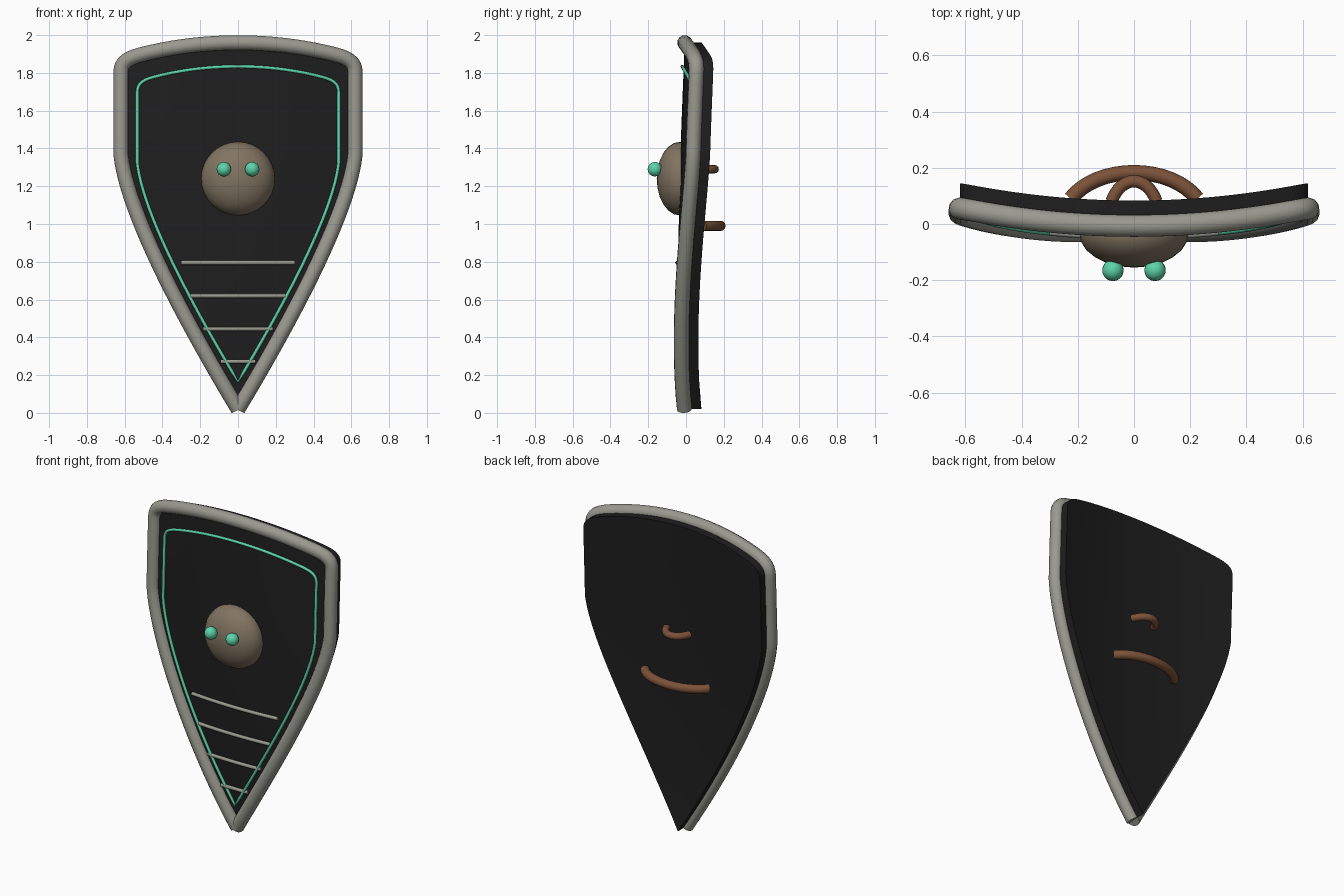
import bpy, bmesh, math
from mathutils import Vector, Matrix
from mathutils.geometry import interpolate_bezier

if "Cube" in bpy.data.objects:
    bpy.data.objects.remove(bpy.data.objects["Cube"], do_unlink=True)


def material(name, r, g, b):
    m = bpy.data.materials.new(name)
    m.use_nodes = True
    m.diffuse_color = (r, g, b, 1)
    m.node_tree.nodes["Principled BSDF"].inputs["Base Color"].default_value = (r, g, b, 1)
    return m


BLACK = material("black_panel", 0.013, 0.013, 0.013)
GREY = material("warm_grey_metal", 0.32, 0.32, 0.28)
TAN = material("dull_bronze", 0.22, 0.175, 0.12)
TEAL = material("teal_glow", 0.11, 0.66, 0.40)
BROWN = material("brown_leather", 0.20, 0.085, 0.04)
THICK = 0.09


def bowed(x, z, offset=0.0):
    """Point on the curved front face of the shield."""
    y = 0.175 * x * x - 0.005 - 0.035 * math.sin(math.pi * min(1, max(0, z / 2)) ** 0.75)
    return Vector((x, y + offset, z))


def finish(obj, mat, angle=40):
    obj.data.materials.clear()
    obj.data.materials.append(mat)
    bpy.ops.object.select_all(action="DESELECT")
    obj.select_set(True)
    bpy.context.view_layer.objects.active = obj
    if obj.type == "CURVE":
        bpy.ops.object.convert(target="MESH")
        obj = bpy.context.object
    bpy.ops.object.shade_smooth_by_angle(angle=math.radians(angle))
    return obj


def tube(name, points, radius, mat, closed=False):
    cu = bpy.data.curves.new(name, "CURVE")
    cu.dimensions = "3D"
    cu.bevel_depth = radius
    cu.bevel_resolution = 4
    cu.use_fill_caps = not closed
    sp = cu.splines.new("POLY")
    sp.points.add(len(points) - 1)
    for p, co in zip(sp.points, points):
        p.co = (*co, 1)
    sp.use_cyclic_u = closed
    obj = bpy.data.objects.new(name, cu)
    bpy.context.collection.objects.link(obj)
    return finish(obj, mat)


def mesh_object(name, bm, mat, angle=40):
    bmesh.ops.recalc_face_normals(bm, faces=bm.faces)
    me = bpy.data.meshes.new(name)
    bm.to_mesh(me)
    bm.free()
    obj = bpy.data.objects.new(name, me)
    bpy.context.collection.objects.link(obj)
    return finish(obj, mat, angle)


# Shield outline: bottom tip, flared side, straight side, round corner, arched top
segments = [
    ((0, 0.02), (0.30, 0.52), (0.59, 1.07), (0.62, 1.37), 24),
    ((0.62, 1.37), (0.62, 1.5), (0.62, 1.65), (0.62, 1.80), 10),
    ((0.62, 1.80), (0.62, 1.87), (0.57, 1.885), (0.45, 1.912), 10),
    ((0.45, 1.912), (0.30, 1.945), (0.15, 1.96), (0, 1.96), 10),
]
half = [Vector((0, 0.02))]
for a, h1, h2, b, n in segments:
    half += interpolate_bezier(Vector(a), Vector(h1), Vector(h2), Vector(b), n)[1:]
half = [(p[0], p[1]) for p in half]
outline = half + [(-x, z) for x, z in half[-2:0:-1]]

# Curved panel made of concentric rings on both faces
bm = bmesh.new()
centre_z, rings = 1.2, 8
edges = []
for offset in (0, THICK):
    hub = bm.verts.new(bowed(0, centre_z, offset))
    last = None
    for k in range(1, rings + 1):
        s = k / rings
        ring = [bm.verts.new(bowed(x * s, centre_z + (z - centre_z) * s, offset)) for x, z in outline]
        for i in range(len(ring)):
            j = (i + 1) % len(ring)
            if last:
                bm.faces.new((last[i], ring[i], ring[j], last[j]))
            else:
                bm.faces.new((hub, ring[i], ring[j]))
        last = ring
    edges.append(last)
front, back = edges
for i in range(len(front)):
    j = (i + 1) % len(front)
    bm.faces.new((front[i], back[i], back[j], front[j]))
mesh_object("shield_panel", bm, BLACK)

# Rim follows the outline and is open at the tip
tube("rim", [bowed(x, z) for x, z in outline + outline[:1]], 0.04, GREY)

# Glowing inlay is a smaller copy of the outline
S = 0.86
tube("inlay_line", [bowed(x * S, z * S + 0.148, -0.008) for x, z in outline], 0.009, TEAL, closed=True)

# Horizontal bars near the tip
for i, (z, w) in enumerate([(0.795, 0.30), (0.62, 0.25), (0.445, 0.185), (0.272, 0.093)]):
    tube(f"bar_{i + 1}", [bowed(w * t / 6, z, -0.006) for t in range(-6, 7)], 0.011, GREY)

# Domed boss
bm = bmesh.new()
bmesh.ops.create_uvsphere(bm, u_segments=32, v_segments=12, radius=1)
bm.transform(Matrix.Translation((0, -0.032, 1.24)) @ Matrix.Diagonal((0.195, 0.123, 0.195, 1))
             @ Matrix.Rotation(math.pi / 2, 4, "X"))
bmesh.ops.bisect_plane(bm, geom=bm.verts[:] + bm.edges[:] + bm.faces[:],
                       plane_co=(0, 0.02, 0), plane_no=(0, 1, 0), clear_outer=True)
mesh_object("boss", bm, TAN)

# Glowing studs on the boss
for side, x in (("left", 0.075), ("right", -0.075)):
    bm = bmesh.new()
    bmesh.ops.create_uvsphere(bm, u_segments=20, v_segments=12, radius=0.038)
    bm.transform(Matrix.Translation((x, -0.165, 1.29)))
    mesh_object(f"stud_{side}", bm, TEAL)


# Bowed handles on the back
def handle(name, z, half_width, base, top, radius):
    pts = []
    for i in range(-8, 9):
        t = i / 8
        pts.append((half_width * math.sin(t * 1.1) / math.sin(1.1),
                    base + (top - base) * (math.cos(t * 1.1) - math.cos(1.1)) / (1 - math.cos(1.1)), z))
    tube(name, pts, radius, BROWN)


handle("arm_strap", 0.99, 0.225, 0.09, 0.183, 0.027)
handle("hand_grip", 1.29, 0.08, 0.08, 0.152, 0.022)
